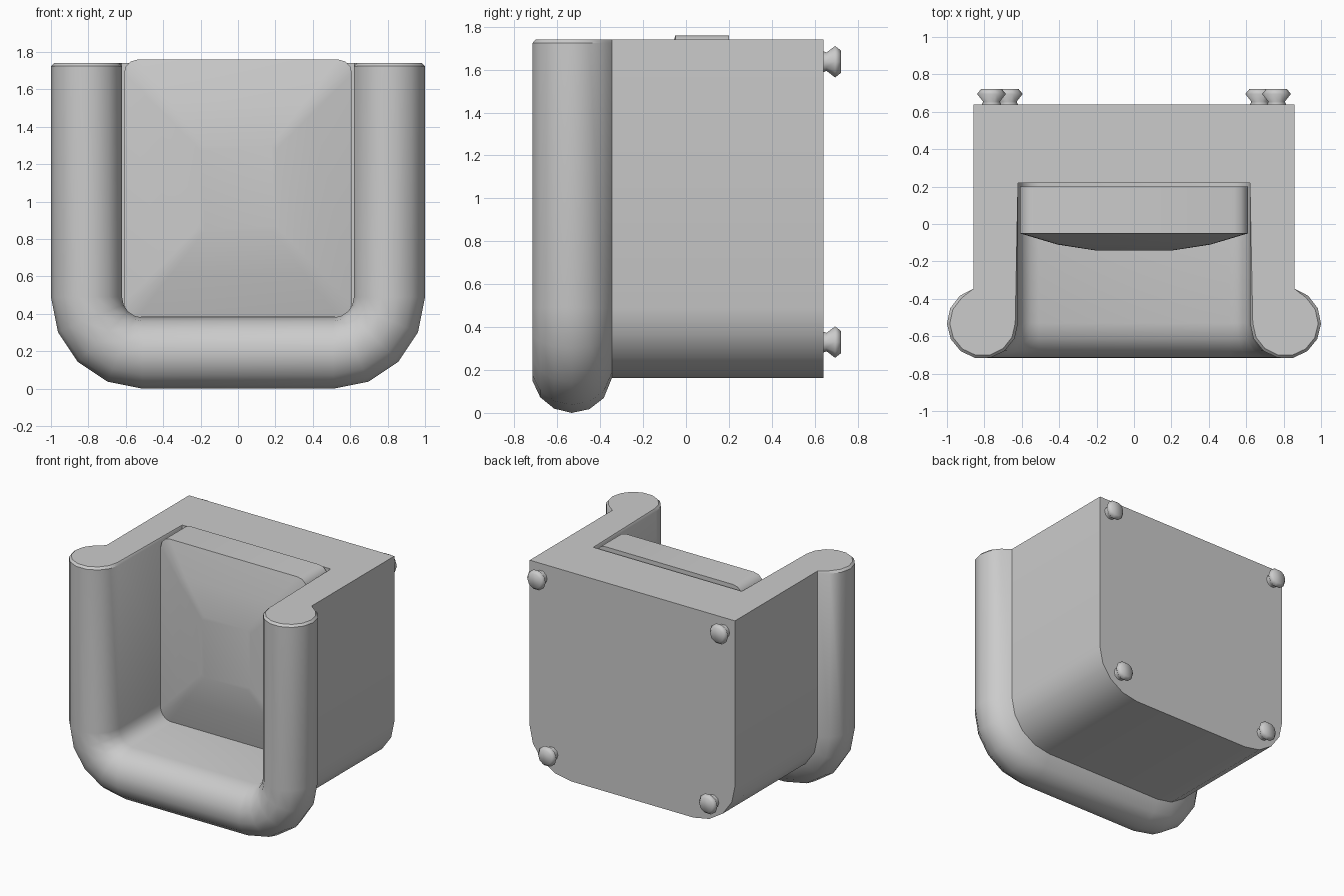
import bpy, bmesh
from math import sin, cos, pi, radians

if "Cube" in bpy.data.objects:
    bpy.data.objects.remove(bpy.data.objects["Cube"])


def finish(name, bm, angle=40):
    bmesh.ops.recalc_face_normals(bm, faces=bm.faces)
    me = bpy.data.meshes.new(name)
    bm.to_mesh(me)
    bm.free()
    ob = bpy.data.objects.new(name, me)
    bpy.context.collection.objects.link(ob)
    bpy.ops.object.select_all(action='DESELECT')
    ob.select_set(True)
    bpy.context.view_layer.objects.active = ob
    bpy.ops.object.shade_smooth_by_angle(angle=radians(angle))
    return ob


def loft(bm, rings, closed):
    """Bridge successive rows of points with quads and return the vertex rows."""
    rows = [[bm.verts.new(p) for p in r] for r in rings]
    n = len(rows[0])
    for a, b in zip(rows, rows[1:]):
        for i in range(n if closed else n - 1):
            j = (i + 1) % n
            bm.faces.new((a[i], a[j], b[j], b[i]))
    return rows


# Frame: wall and rolled lip section swept around a U
TOP, IN_X, IN_Z, IN_R = 1.74, 0.62, 0.38, 0.11
section = [(0, 0.22, 0, 0)]                     # side offset, y, bottom offset, is lip
for i in range(11):
    a = pi + radians(25.6) * i
    d = 0.19 + 0.19 * cos(a)
    section.append((d, -0.53 + 0.19 * sin(a), d, 1))
section[-1] = (0.237, -0.345, 0.217, 0)
section.append((0.237, 0.64, 0.217, 0))


def u_path(d, y, e, lip):
    x, z = IN_X + d, IN_Z - e
    rx, rz = IN_R + d, IN_R + e
    d2, y2 = (0.19 + (d - 0.19) * 0.92, -0.53 + (y + 0.53) * 0.92) if lip else (d, y)
    half = [(IN_X + d2, y2, TOP), (x, y, TOP - 0.016)]
    for k in range(5):
        t = pi / 2 * k / 4
        half.append((x - rx + rx * cos(t), y, z + rz - rz * sin(t)))
    return half + [(-p[0], p[1], p[2]) for p in reversed(half)]


bm = bmesh.new()
rows = loft(bm, [u_path(*s) for s in section], False)
bm.faces.new(rows[0])                            # wall behind the cushion
bm.faces.new(rows[-1])                           # flat base
bm.faces.new([r[0] for r in rows] + [r[-1] for r in reversed(rows)])
finish("chair_frame", bm)

# Cushion: rounded slab with a domed face
CX, CZ, HX, HZ, R = 0, 1.072, 0.61, 0.688, 0.075


def outline(scale, y):
    pts = []
    for q, (sx, sz) in enumerate(((1, 1), (-1, 1), (-1, -1), (1, -1))):
        for k in range(4):
            a = pi / 2 * (q + k / 3)
            pts.append((CX + scale * (sx * (HX - R) + R * cos(a)), y,
                        CZ + scale * (sz * (HZ - R) + R * sin(a))))
    return pts


bm = bmesh.new()
rows = loft(bm, [outline(1, 0.2), outline(1, -0.05), outline(0.67, -0.11),
                 outline(0.33, -0.142)], True)
bm.faces.new(rows[0])
bm.faces.new(rows[-1])
finish("cushion", bm)

# Feet: small turned knobs on the base
profile = [(0.055, 0.63), (0.045, 0.655), (0.077, 0.695), (0.055, 0.722)]
for label, fx, fz in (("upper", 0.762, 1.637), ("lower", 0.672, 0.33)):
    for side, s in (("left", -1), ("right", 1)):
        bm = bmesh.new()
        rows = loft(bm, [[(s * fx + r * cos(pi * k / 5), y, fz + r * sin(pi * k / 5))
                          for k in range(10)] for r, y in profile], True)
        bm.faces.new(rows[0])
        bm.faces.new(rows[-1])
        finish(f"foot_{label}_{side}", bm, 80)
